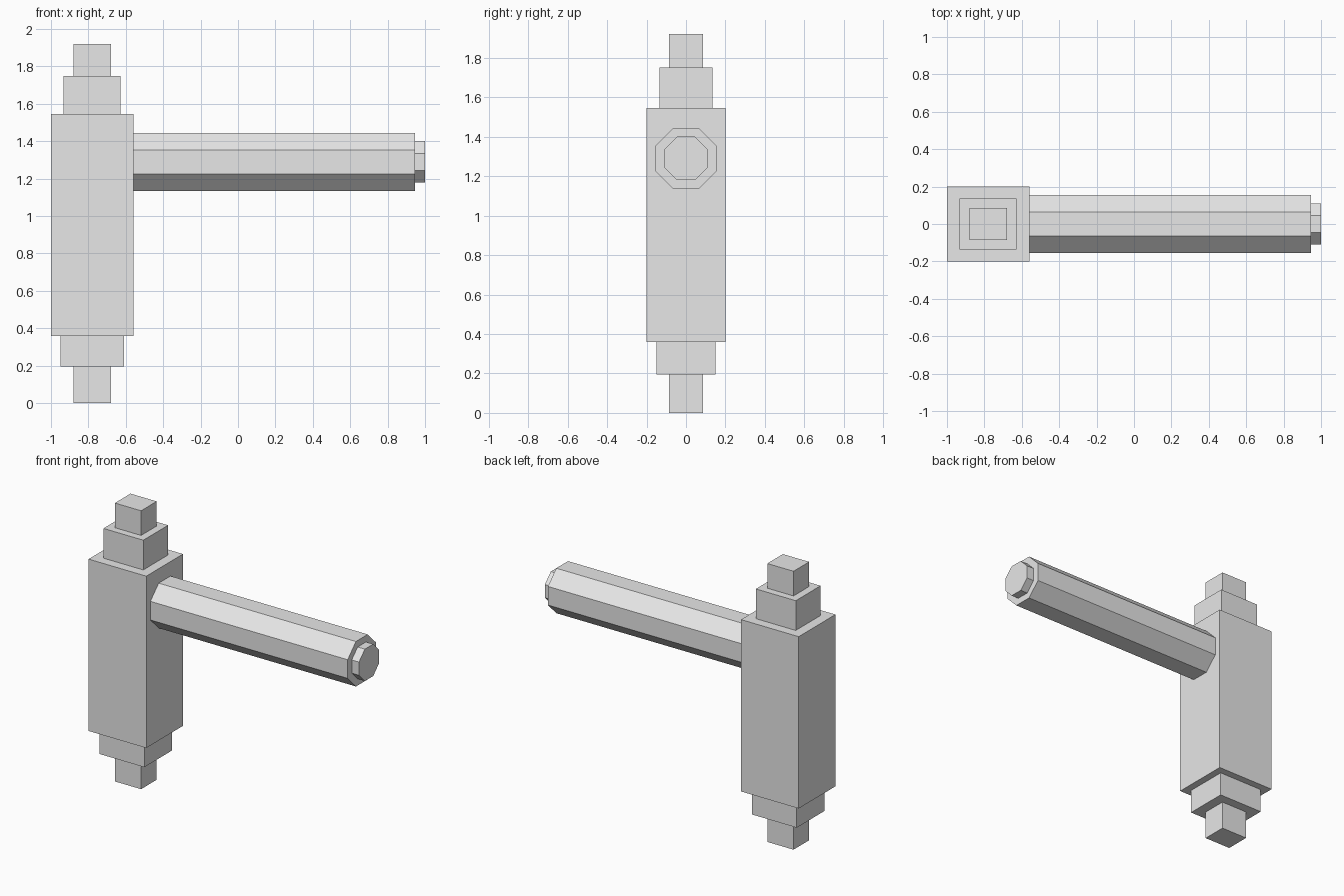
import bpy
import math

if "Cube" in bpy.data.objects:
    bpy.data.objects.remove(bpy.data.objects["Cube"])

gray = bpy.data.materials.new("plain_gray")
gray.diffuse_color = (0.8, 0.8, 0.8, 1)
gray.use_nodes = True
gray.node_tree.nodes["Principled BSDF"].inputs["Base Color"].default_value = gray.diffuse_color

POST_X = -0.78   # axis of the upright
BAR_Z = 1.29     # axis of the handle


def block(name, half_x, half_y, z0, z1):
    """Square block centred on the upright's axis."""
    bpy.ops.mesh.primitive_cube_add(size=1, location=(POST_X, 0, (z0 + z1) / 2))
    ob = bpy.context.object
    ob.name = name
    ob.scale = (half_x * 2, half_y * 2, z1 - z0)
    bpy.ops.object.transform_apply(location=False, rotation=False, scale=True)
    ob.data.materials.append(gray)


def octagon_bar(name, apothem, x0, x1):
    """Eight-sided bar along x with flat top, bottom and sides."""
    bpy.ops.mesh.primitive_cylinder_add(
        vertices=8, radius=apothem / math.cos(math.pi / 8), depth=x1 - x0)
    ob = bpy.context.object
    ob.name = name
    ob.rotation_euler = (0, 0, math.pi / 8)
    bpy.ops.object.transform_apply(location=False, rotation=True, scale=False)
    ob.rotation_euler = (0, math.pi / 2, 0)
    ob.location = ((x0 + x1) / 2, 0, BAR_Z)
    bpy.ops.object.transform_apply(location=False, rotation=True, scale=False)
    ob.data.materials.append(gray)


# Stepped upright, from bottom to top
block("bottom_tip", 0.10, 0.085, 0.0, 0.195)
block("bottom_step", 0.17, 0.15, 0.195, 0.36)
block("main_block", 0.22, 0.20, 0.36, 1.545)
block("top_step", 0.152, 0.135, 1.545, 1.75)
block("top_tip", 0.10, 0.085, 1.75, 1.92)

# Handle and its narrower end cap
octagon_bar("handle", 0.155, -0.56, 0.945)
octagon_bar("handle_end", 0.11, 0.945, 1.0)
